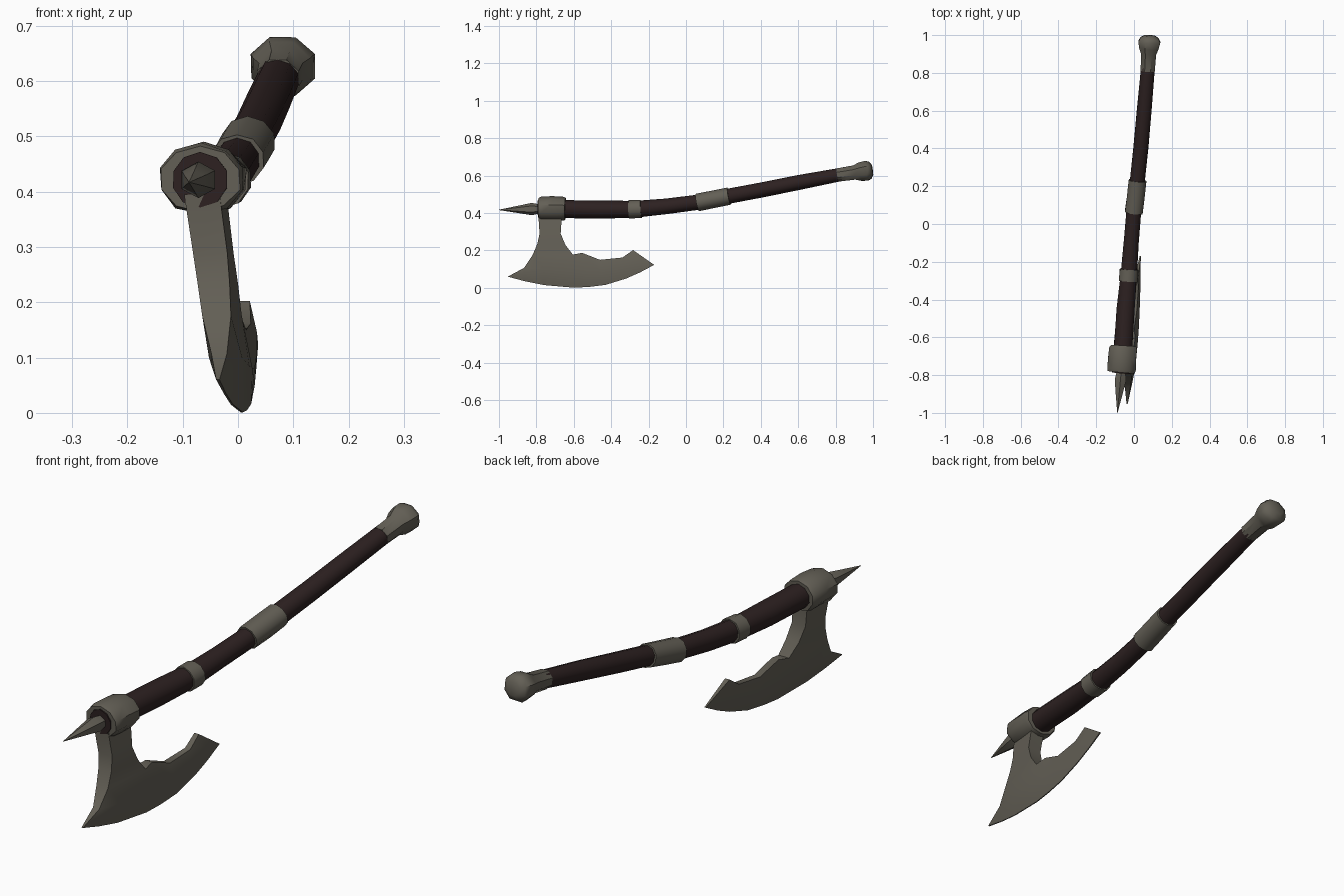
import bpy, bmesh, math, random
from mathutils import Vector

if "Cube" in bpy.data.objects:
    bpy.data.objects.remove(bpy.data.objects["Cube"])

random.seed(4)


def material(name, rgb):
    m = bpy.data.materials.new(name)
    m.diffuse_color = (*rgb, 1)
    m.use_nodes = True
    m.node_tree.nodes["Principled BSDF"].inputs["Base Color"].default_value = m.diffuse_color
    return m


STEEL = material("weathered steel", (0.125, 0.115, 0.092))
WOOD = material("dark brown wood", (0.026, 0.015, 0.015))

# Centre line of the gently curved haft: (x, y, z)
PATH = [(-.088, -1, .417), (-.062, -.72, .424), (-.048, -.5, .418),
        (-.028, -.27, .42), (-.008, 0, .445), (.010, .15, .475),
        (.046, .5, .543), (.072, .8, .602), (.083, 1, .632)]


def centre(y):
    for a, b in zip(PATH, PATH[1:]):
        if y <= b[1]:
            break
    return Vector(a).lerp(Vector(b), 0) + (Vector(b) - Vector(a)) * ((y - a[1]) / (b[1] - a[1]))


def finish(name, bm, mat, angle):
    bmesh.ops.recalc_face_normals(bm, faces=bm.faces)
    me = bpy.data.meshes.new(name)
    bm.to_mesh(me)
    bm.free()
    me.materials.append(mat)
    ob = bpy.data.objects.new(name, me)
    bpy.context.collection.objects.link(ob)
    bpy.ops.object.select_all(action='DESELECT')
    ob.select_set(True)
    bpy.context.view_layer.objects.active = ob
    bpy.ops.object.shade_smooth_by_angle(angle=math.radians(angle))
    return ob


def sleeve(name, rows, mat, sides=10, jitter=0.0, angle=42):
    """Tube along the haft; rows are (y, half width, half height)."""
    bm = bmesh.new()
    rings = []
    for y, rx, rz in rows:
        t = (centre(y + .06) - centre(y - .06)).normalized()
        u = t.cross(Vector((0, 0, 1))).normalized()
        v = u.cross(t)
        ring = []
        for i in range(sides):
            a = 2 * math.pi * (i + .5) / sides
            k = 1 + random.uniform(-jitter, jitter)
            ring.append(bm.verts.new(centre(y) + (u * rx * math.cos(a) + v * rz * math.sin(a)) * k))
        rings.append(ring)
    for r, s in zip(rings, rings[1:]):
        for i in range(sides):
            j = (i + 1) % sides
            bm.faces.new((r[i], r[j], s[j], s[i]))
    bm.faces.new(rings[0])
    bm.faces.new(rings[-1])
    return finish(name, bm, mat, angle)


# Wooden haft
sleeve("haft", [(-.79, .052, .050), (-.64, .051, .048), (-.45, .050, .048),
                (-.27, .045, .044), (-.1, .042, .042), (.06, .041, .041),
                (.23, .041, .041), (.4, .041, .040), (.6, .041, .039), (.83, .039, .036)],
       WOOD, jitter=.03)

# Steel bands and head collar
sleeve("lower_band", [(-.305, .053, .050), (-.24, .052, .049)], STEEL, jitter=.03)
sleeve("middle_band", [(.06, .050, .048), (.145, .050, .047), (.23, .049, .046)], STEEL, jitter=.03)
sleeve("head_collar", [(-.785, .074, .059), (-.77, .078, .064), (-.715, .078, .066),
                       (-.66, .076, .064), (-.645, .070, .060)], STEEL, jitter=.03)

# Pommel: socket flaring to a knob
sleeve("pommel", [(.81, .041, .038), (.90, .043, .041), (.93, .056, .053),
                  (.965, .062, .058), (.985, .052, .049), (.997, .030, .028)],
       STEEL, sides=8, jitter=.02)

# Front spike
sleeve("spike", [(-.78, .026, .024), (-.825, .035, .033), (-.90, .021, .019),
                 (-1.0, .001, .001)], STEEL, sides=6, angle=50)

# Blade in side view: points are (y, z, half thickness)
TIP_A, TIP_B = (-.953, .060, .003), (-.17, .123, .003)
COLUMNS = [  # upper outline, bevel ridge, cutting edge
    ((-.866, .107, .014), (-.86, .083, .017), (-.86, .035, .002)),
    ((-.820, .176, .026), (-.76, .100, .030), (-.76, .015, .002)),
    ((-.605, .178, .024), (-.62, .085, .027), (-.60, .001, .002)),
    ((-.555, .187, .015), (-.54, .080, .024), (-.52, .005, .002)),
    ((-.460, .150, .014), (-.45, .080, .019), (-.43, .016, .002)),
    ((-.340, .162, .012), (-.34, .105, .015), (-.32, .050, .002)),
    ((-.283, .202, .010), (-.25, .145, .012), (-.245, .083, .002)),
]
NECK = [  # left and right outline, going up into the collar
    ((-.795, .235, .029), (-.645, .230, .029)),
    ((-.783, .290, .031), (-.670, .290, .031)),
    ((-.790, .395, .032), (-.663, .395, .032)),
]


def blade():
    bm = bmesh.new()
    pair = {}

    def vert(p):
        if p not in pair:
            y, z, t = p
            x = -.057 + .1 * (y + .7) - .135 * (z - .4)   # leaning blade plane
            pair[p] = tuple(bm.verts.new((x + s * t, y, z)) for s in (1, -1))
        return pair[p]

    polys = []
    for c, d in zip(COLUMNS, COLUMNS[1:]):
        polys += [(c[k], d[k], d[k + 1], c[k + 1]) for k in (0, 1)]
    for tip, c in ((TIP_A, COLUMNS[0]), (TIP_B, COLUMNS[-1])):
        polys += [(tip, c[k], c[k + 1]) for k in (0, 1)]
    levels = [(COLUMNS[1][0], COLUMNS[2][0])] + NECK
    polys += [(a[0], a[1], b[1], b[0]) for a, b in zip(levels, levels[1:])]

    use = {}
    for p in polys:
        for side in (0, 1):
            bm.faces.new([vert(q)[side] for q in p])
        for a, b in zip(p, p[1:] + p[:1]):
            use.setdefault(frozenset((a, b)), []).append((a, b))
    # Close the rim between both sides
    for e in use.values():
        if len(e) == 1:
            a, b = e[0]
            bm.faces.new((vert(a)[0], vert(b)[0], vert(b)[1], vert(a)[1]))
    return finish("axe_blade", bm, STEEL, 35)


blade()
